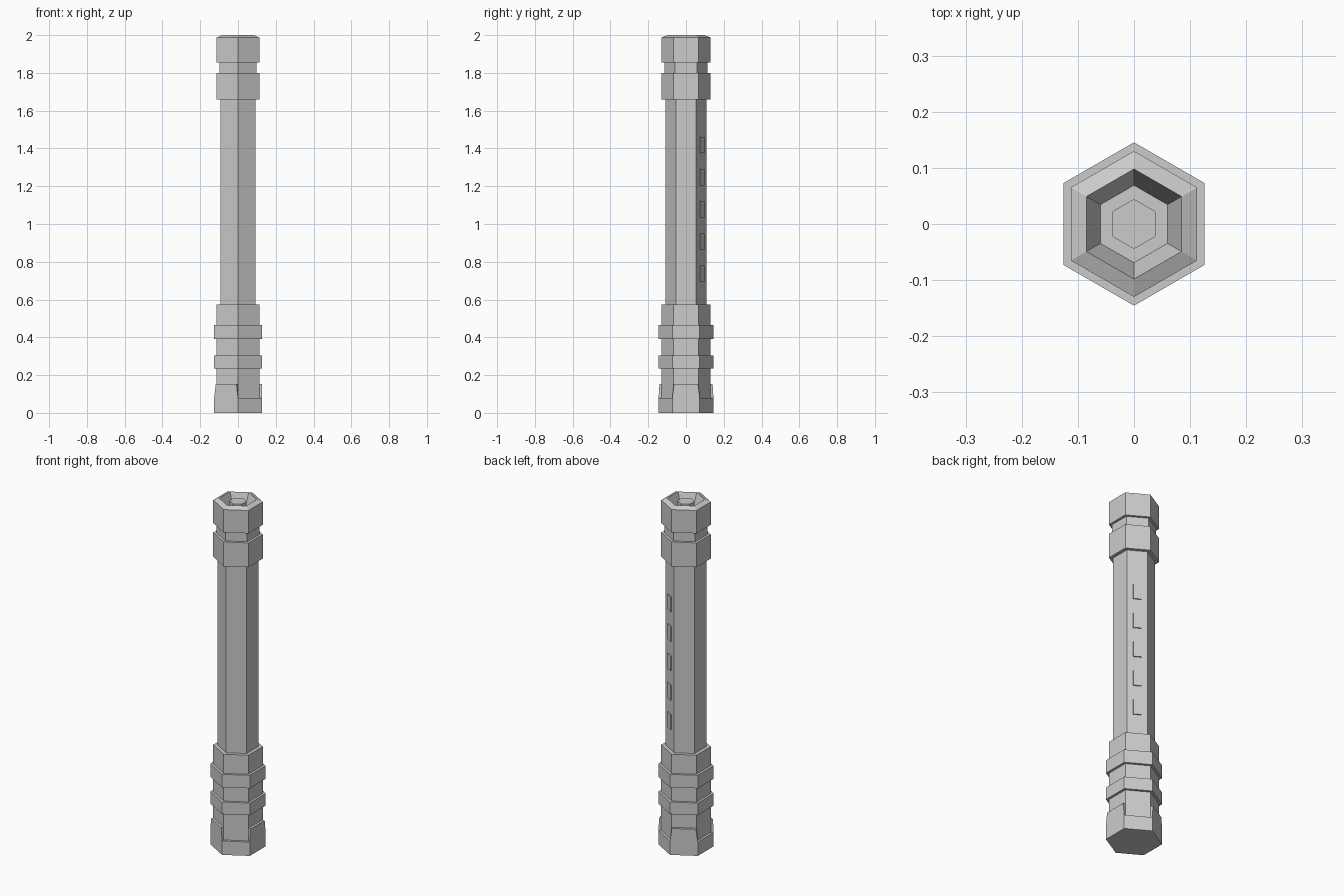
import bpy, bmesh
from math import cos, sin, pi, radians, sqrt
from mathutils import Matrix, Vector

if "Cube" in bpy.data.objects:
    bpy.data.objects.remove(bpy.data.objects["Cube"])

SIDES = 6


def make_object(name, bm):
    bmesh.ops.recalc_face_normals(bm, faces=bm.faces)
    mesh = bpy.data.meshes.new(name)
    bm.to_mesh(mesh)
    bm.free()
    obj = bpy.data.objects.new(name, mesh)
    bpy.context.collection.objects.link(obj)
    return obj


def hex_lathe(name, profile):
    """Sweep a (corner radius, z) profile around a hexagon and cap both ends."""
    bm = bmesh.new()
    rings = []
    for r, z in profile:
        rings.append([bm.verts.new((r * cos(pi / 6 + i * pi / 3),
                                    r * sin(pi / 6 + i * pi / 3), z))
                      for i in range(SIDES)])
    for a, b in zip(rings, rings[1:]):
        for i in range(SIDES):
            j = (i + 1) % SIDES
            bm.faces.new((a[i], a[j], b[j], b[i]))
    bm.faces.new(rings[0])
    bm.faces.new(rings[-1])
    return make_object(name, bm)


BIG, MID, SHAFT, NECK = 0.1455, 0.13, 0.108, 0.114

# Hexagonal handle: stepped grip, shaft, collar, head and hollow emitter
steps = [(BIG, 0.0, 0.08), (MID, 0.08, 0.235), (BIG, 0.235, 0.305),
         (MID, 0.305, 0.39), (BIG, 0.39, 0.465), (MID, 0.465, 0.575),
         (SHAFT, 0.575, 1.66), (MID, 1.66, 1.80), (NECK, 1.80, 1.855),
         (MID, 1.855, 1.987)]
profile = [(r, z) for r, z0, z1 in steps for z in (z0, z1)]
profile += [(0.098, 2.0), (0.069, 1.93), (0.0445, 1.93), (0.0445, 1.987)]
hex_lathe("handle", profile)

# Raised tabs above the pommel on every other side
apothem = sqrt(3) / 2
for n, angle in enumerate((0, 120, 240)):
    bm = bmesh.new()
    outer, inner = BIG * apothem, MID * apothem
    pts = [(outer, -BIG / 2, 0.08), (outer, BIG / 2, 0.08),
           (outer, 0.063, 0.153), (outer, -0.063, 0.153),
           (inner, -MID / 2, 0.08), (inner, MID / 2, 0.08),
           (inner, MID / 2, 0.153), (inner, -MID / 2, 0.153)]
    v = [bm.verts.new(p) for p in pts]
    for f in ((0, 1, 2, 3), (1, 5, 6, 2), (3, 2, 6, 7), (0, 3, 7, 4)):
        bm.faces.new([v[i] for i in f])
    obj = make_object(f"pommel_tab_{n + 1}", bm)
    obj.data.transform(Matrix.Rotation(radians(angle), 4, 'Z'))

# Row of small raised studs on one side of the shaft
for n in range(5):
    bm = bmesh.new()
    bmesh.ops.create_cube(bm, size=1.0)
    bmesh.ops.scale(bm, vec=Vector((0.012, 0.042, 0.086)), verts=bm.verts)
    bmesh.ops.translate(bm, verts=bm.verts,
                        vec=Vector((SHAFT * apothem, 0, 0.738 + 0.17 * n)))
    bmesh.ops.rotate(bm, verts=bm.verts, matrix=Matrix.Rotation(radians(60), 3, 'Z'))
    make_object(f"shaft_stud_{n + 1}", bm)
